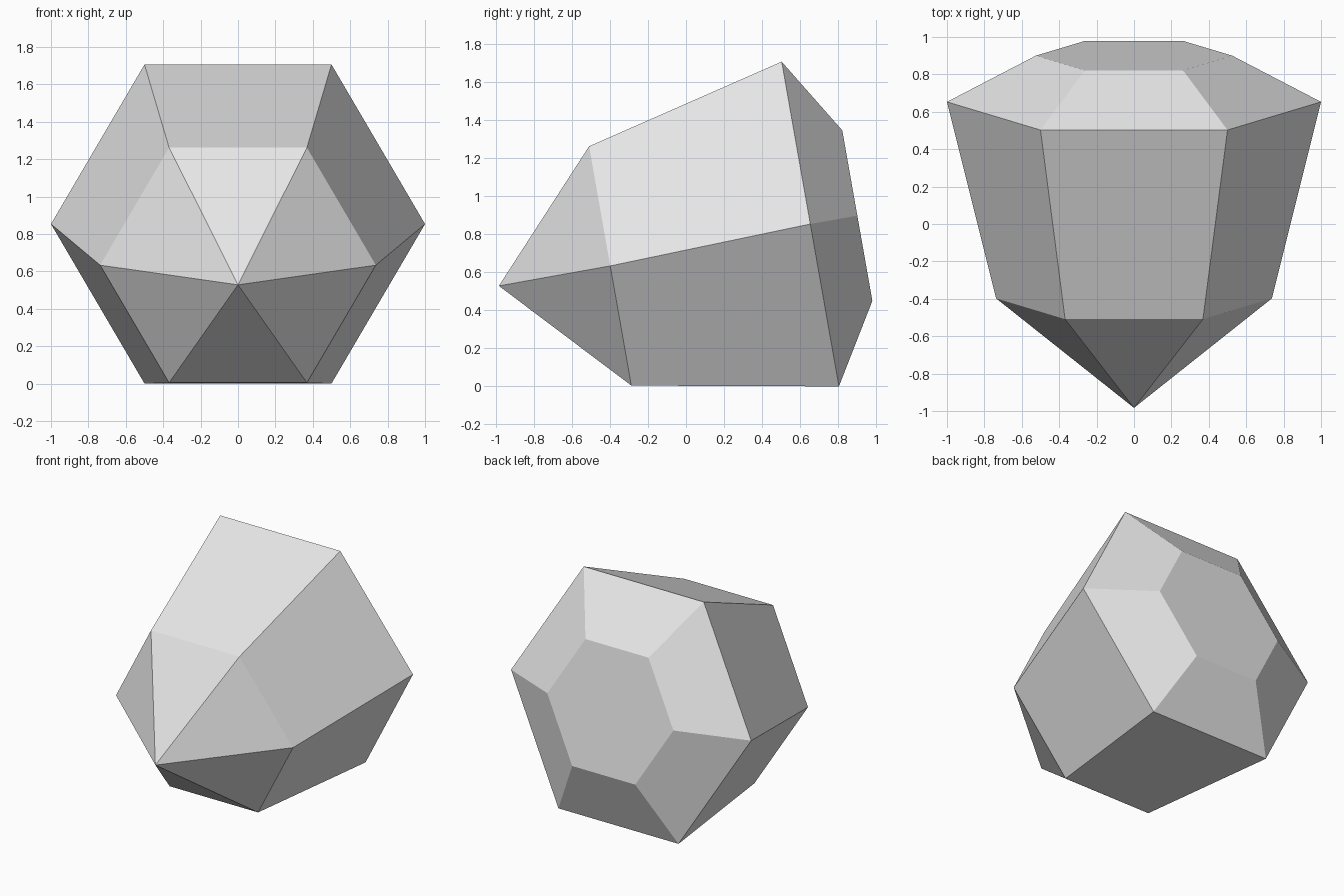
import bpy, bmesh, math
from mathutils import Vector

cube = bpy.data.objects.get("Cube")
if cube:
    bpy.data.objects.remove(cube, do_unlink=True)

grey = bpy.data.materials.new("light_grey")
grey.use_nodes = True
grey.diffuse_color = (0.8, 0.8, 0.8, 1)
grey.node_tree.nodes["Principled BSDF"].inputs["Base Color"].default_value = (0.8, 0.8, 0.8, 1)

TILT = math.radians(10)
SIDES = 6
# Hexagonal rings from back to front: radius, centre y, centre z
RINGS = [(0.525, 0.90, 0.898), (1.0, 0.653, 0.854), (0.737, -0.398, 0.634)]
TIP = Vector((0, -0.983, 0.529))


def add_ring(bm, radius, y, z):
    verts = []
    for i in range(SIDES):
        a = math.tau * i / SIDES
        up = radius * math.sin(a)
        verts.append(bm.verts.new((radius * math.cos(a),
                                   y - up * math.sin(TILT),
                                   z + up * math.cos(TILT))))
    return verts


# Faceted gem: flat back table, crown, long girdle and pointed front
bm = bmesh.new()
rings = [add_ring(bm, *r) for r in RINGS]
tip = bm.verts.new(TIP)
bm.faces.new(rings[0])
for i in range(SIDES):
    j = (i + 1) % SIDES
    for a, b in zip(rings, rings[1:]):
        bm.faces.new((a[i], a[j], b[j], b[i]))
    bm.faces.new((rings[-1][i], rings[-1][j], tip))
bmesh.ops.recalc_face_normals(bm, faces=bm.faces)

# Rest the gem on the ground
lowest = min(v.co.z for v in bm.verts)
bmesh.ops.translate(bm, verts=bm.verts, vec=(0, 0, -lowest))

mesh = bpy.data.meshes.new("faceted_gem")
bm.to_mesh(mesh)
bm.free()
mesh.materials.append(grey)
gem = bpy.data.objects.new("faceted_gem", mesh)
bpy.context.collection.objects.link(gem)
